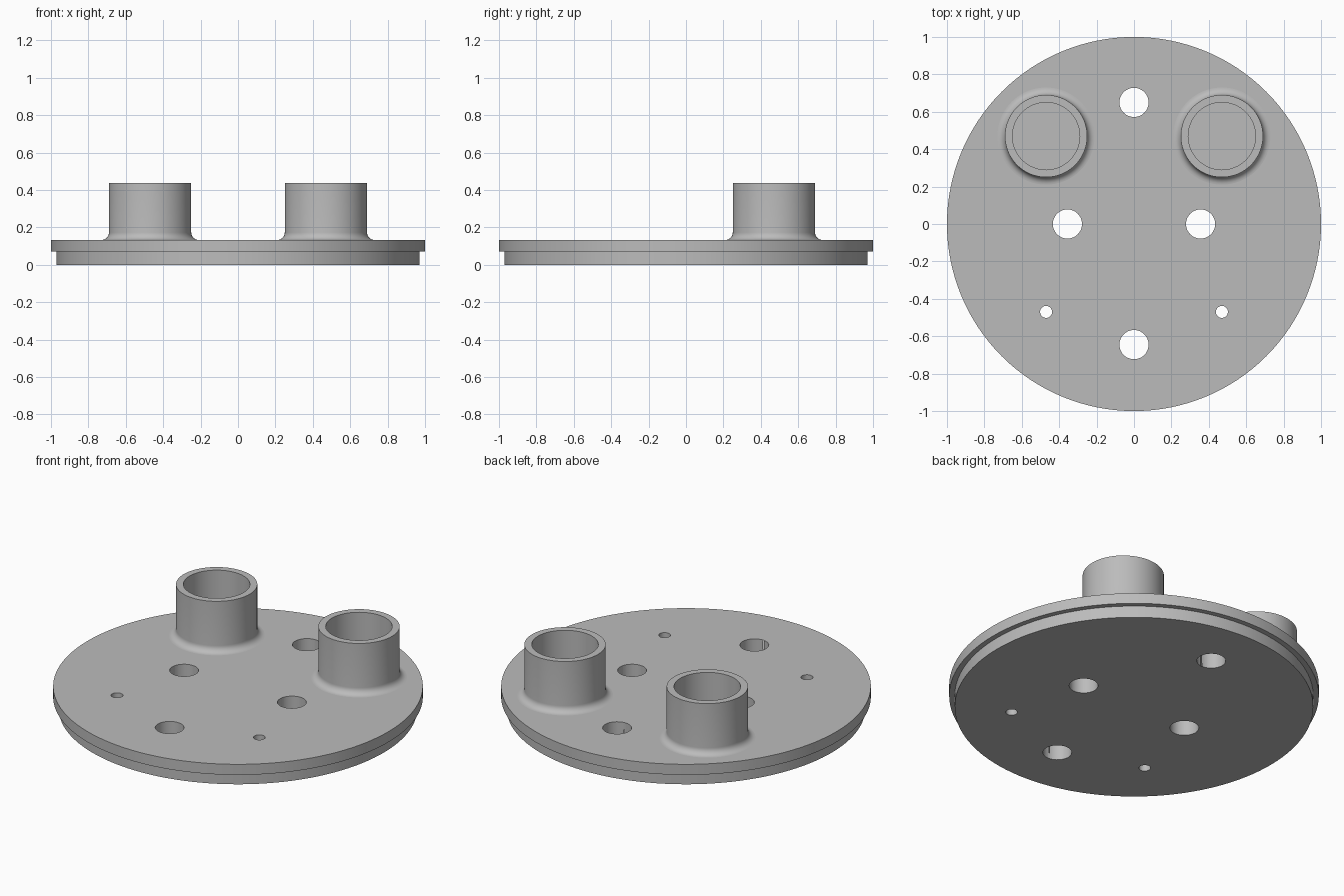
import bpy
import math

if "Cube" in bpy.data.objects:
    bpy.data.objects.remove(bpy.data.objects["Cube"], do_unlink=True)

LEDGE, PLATE_TOP, TUBE_TOP = 0.07, 0.133, 0.437
OUTER, INNER, FILLET = 0.22, 0.18, 0.04

grey = bpy.data.materials.new("plain_grey")
grey.use_nodes = True
grey.diffuse_color = (0.5, 0.5, 0.5, 1)
grey.node_tree.nodes["Principled BSDF"].inputs["Base Color"].default_value = (0.5, 0.5, 0.5, 1)


def lathe(name, profile, segments, location=(0, 0, 0)):
    """Spin a closed (radius, z) profile; radius 0 becomes a cap centre."""
    verts, faces, rings = [], [], []
    for r, z in profile:
        start = len(verts)
        if r == 0:
            verts.append((0, 0, z))
            rings.append([start] * segments)
        else:
            for i in range(segments):
                a = math.tau * i / segments
                verts.append((r * math.cos(a), r * math.sin(a), z))
            rings.append(list(range(start, start + segments)))
    closed = profile[0][0] > 0
    for k in range(len(rings) if closed else len(rings) - 1):
        low, high = rings[k], rings[(k + 1) % len(rings)]
        for i in range(segments):
            j = (i + 1) % segments
            corners = [low[i], low[j], high[j], high[i]]
            faces.append(list(dict.fromkeys(corners)))
    mesh = bpy.data.meshes.new(name)
    mesh.from_pydata(verts, [], faces)
    mesh.materials.append(grey)
    obj = bpy.data.objects.new(name, mesh)
    obj.location = location
    bpy.context.collection.objects.link(obj)
    return obj


def smooth(obj):
    bpy.ops.object.select_all(action="DESELECT")
    obj.select_set(True)
    bpy.context.view_layer.objects.active = obj
    bpy.ops.object.shade_smooth_by_angle(angle=math.radians(30))


# Round plate with a slightly smaller lower step
plate = lathe("round_plate", [(0, 0), (0.97, 0), (0.97, LEDGE), (1, LEDGE),
                              (1, PLATE_TOP), (0, PLATE_TOP)], 128)

# Through holes: four large, two small
holes = [(0, 0.65, 0.078), (0, -0.645, 0.078)]
for side in (-1, 1):
    holes += [(side * 0.356, 0, 0.078), (side * 0.47, -0.47, 0.032)]
for n, (x, y, r) in enumerate(holes):
    cutter = lathe(f"hole_cutter_{n + 1}", [(0, -0.1), (r, -0.1), (r, 0.3), (0, 0.3)], 48, (x, y, 0))
    cut = plate.modifiers.new(f"hole_{n + 1}", "BOOLEAN")
    cut.operation = "DIFFERENCE"
    cut.solver = "EXACT"
    cut.object = cutter
    bpy.context.view_layer.objects.active = plate
    bpy.ops.object.modifier_apply(modifier=cut.name)
    bpy.data.objects.remove(cutter, do_unlink=True)
smooth(plate)

# Open tubes with a rounded fillet where they meet the plate
fillet = []
for i in range(9):
    a = math.pi / 2 * i / 8
    fillet.append((OUTER + FILLET * (1 - math.sin(a)), PLATE_TOP + FILLET * (1 - math.cos(a))))
SINK = PLATE_TOP - 0.01
tube_profile = ([(INNER, SINK), (OUTER + FILLET, SINK)] + fillet
                + [(OUTER, TUBE_TOP), (INNER, TUBE_TOP)])
for name, x in (("right_tube", -0.47), ("left_tube", 0.47)):
    smooth(lathe(name, tube_profile, 64, (x, 0.47, 0)))
